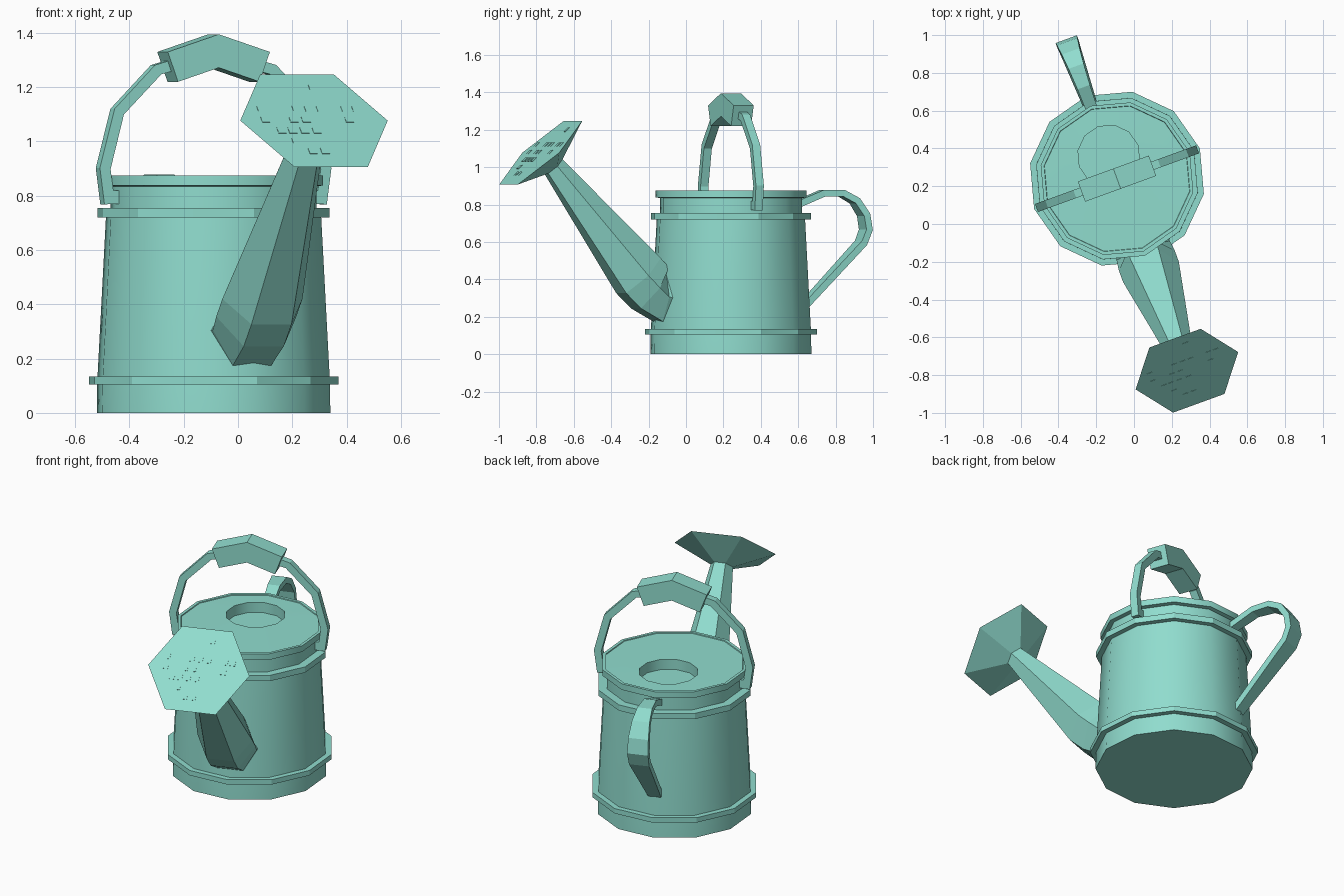
import bpy, bmesh, math
from mathutils import Matrix, Vector

if "Cube" in bpy.data.objects:
    bpy.data.objects.remove(bpy.data.objects["Cube"])

# The can is turned 20 degrees; parts are built in its own frame (spout to -y)
FRAME = Matrix.Translation((-0.09, 0.24, 0)) @ Matrix.Rotation(math.radians(20), 4, 'Z')
teal = bpy.data.materials.new("teal_enamel")
teal.diffuse_color = (0.28, 0.72, 0.62, 1)
teal.use_nodes = True
teal.node_tree.nodes["Principled BSDF"].inputs["Base Color"].default_value = teal.diffuse_color


def loft(name, rings, closed=False, smooth=False):
    """Skin a list of equal-length vertex rings, capping the ends."""
    bm = bmesh.new()
    rows = [[bm.verts.new(p) for p in r] for r in rings]
    n = len(rows[0])
    pairs = list(zip(rows, rows[1:]))
    if closed:
        pairs.append((rows[-1], rows[0]))
    else:
        bm.faces.new(rows[0])
        bm.faces.new(rows[-1])
    for a, b in pairs:
        for i in range(n):
            j = (i + 1) % n
            bm.faces.new((a[i], a[j], b[j], b[i]))
    bmesh.ops.recalc_face_normals(bm, faces=bm.faces)
    me = bpy.data.meshes.new(name)
    bm.to_mesh(me)
    bm.free()
    me.materials.append(teal)
    ob = bpy.data.objects.new(name, me)
    ob.matrix_world = FRAME
    bpy.context.collection.objects.link(ob)
    if smooth:
        bpy.ops.object.select_all(action='DESELECT')
        ob.select_set(True)
        bpy.context.view_layer.objects.active = ob
        bpy.ops.object.shade_smooth_by_angle(angle=math.radians(35))
    return ob


def circle(r, z, y=0, n=12):
    return [(r * math.cos(2 * math.pi * i / n), y + r * math.sin(2 * math.pi * i / n), z)
            for i in range(n)]


def hexagon(r, y, z, dy, dz):
    """Hexagon spanned by x and the direction (dy, dz)."""
    out = []
    for i in range(6):
        a = math.pi * i / 3
        s = r * math.sin(a)
        out.append((r * math.cos(a), y + s * dy, z + s * dz))
    return out


def strap(name, path, widths, t, axis):
    """Rectangular strap along (h, z) points; axis 'x' or 'y' is the h direction."""
    rings = []
    for i, (h, z) in enumerate(path):
        a = Vector(path[max(i - 1, 0)])
        b = Vector(path[min(i + 1, len(path) - 1)])
        d = (b - a).normalized()
        nh, nz = -d.y * t / 2, d.x * t / 2
        w = widths[i] / 2
        ring = [(h + nh, w, z + nz), (h + nh, -w, z + nz),
                (h - nh, -w, z - nz), (h - nh, w, z - nz)]
        rings.append([(p[1], p[0], p[2]) for p in ring] if axis == 'y' else ring)
    return loft(name, rings)


# Body with neck, rim, lid and off-centre filling hole
body = [(0.437, 0), (0.435, 0.12), (0.402, 0.735), (0.385, 0.755), (0.385, 0.835),
        (0.41, 0.838), (0.41, 0.875), (0.392, 0.875), (0.39, 0.87)]
rings = [circle(r, z) for r, z in body]
rings += [circle(0.165, z, 0.128) for z in (0.872, 0.81)]
loft("body", rings, smooth=True)

# Raised bands around the body
for name, r, z0, z1 in (("lower_band", 0.467, 0.105, 0.135), ("upper_band", 0.434, 0.72, 0.755)):
    loft(name, [circle(r, z0), circle(r, z1), circle(0.38, z1), circle(0.38, z0)], closed=True)

# Carrying handle over the top: two mirrored straps, mounting tabs and a bent grip
side = [(0.415, 0.77), (0.433, 0.9), (0.378, 1.11), (0.225, 1.265), (0.15, 1.285)]
for s, word in ((1, "right"), (-1, "left")):
    strap("top_handle_strap_" + word, [(s * h, z) for h, z in side], [0.045] * 5, 0.042, 'x')
    strap("top_handle_tab_" + word, [(s * 0.37, 0.795), (s * 0.425, 0.795)], [0.045] * 2, 0.05, 'x')
grip = [(-0.2, 1.33, -0.16, 1.22), (0, 1.395, 0, 1.272), (0.2, 1.33, 0.16, 1.22)]
loft("top_handle_grip", [[(xt, 0.057, zt), (xt, -0.057, zt), (xb, -0.057, zb), (xb, 0.057, zb)]
                         for xt, zt, xb, zb in grip])

# Rear handle, widest at its outer bend
rear = [(0.36, 0.795), (0.52, 0.86), (0.63, 0.86), (0.705, 0.82), (0.755, 0.745),
        (0.768, 0.665), (0.74, 0.595), (0.41, 0.255)]
strap("rear_handle", rear, [0.06, 0.07, 0.085, 0.1, 0.115, 0.12, 0.115, 0.075], 0.036, 'y')

# Spout: bent hexagonal tube ending at the rose
DY, DZ = 0.733, 0.68          # in-plane direction of the rose face
spout = [(0.15, -0.33, 0.3, 0, 1), (0.15, -0.405, 0.305, 0.08, 0.997),
         (0.157, -0.46, 0.355, 0.59, 0.81), (0.157, -0.526, 0.42, 0.72, 0.69),
         (0.064, -1.01, 1.004, DY, DZ)]
loft("spout", [hexagon(*s) for s in spout])

# Rose: shallow hexagonal cone
RY, RZ = -1.082, 1.077
loft("rose", [hexagon(0.064, -1.01, 1.004, DY, DZ), hexagon(0.289, RY, RZ, DY, DZ)])

# Square spray holes as thin plates, by row (distance up the face): sideways positions
rows = {0.18: [0.043], 0.063: [-0.19, -0.052, -0.004, 0.043, 0.139, 0.182],
        0.004: [-0.19, -0.079, -0.031, 0.139], -0.054: [-0.142, -0.099, -0.052, -0.004],
        -0.113: [-0.099], -0.165: [-0.049, -0.001]}
h = 0.015
for s, xs in rows.items():
    for x in xs:
        plate = []
        for lift in (-0.002, 0.002):
            plate.append([(x + a * h, RY + (s + b * h) * DY - lift * DZ,
                           RZ + (s + b * h) * DZ + lift * DY)
                          for a, b in ((-1, -1), (1, -1), (1, 1), (-1, 1))])
        loft("spray_hole", plate)
